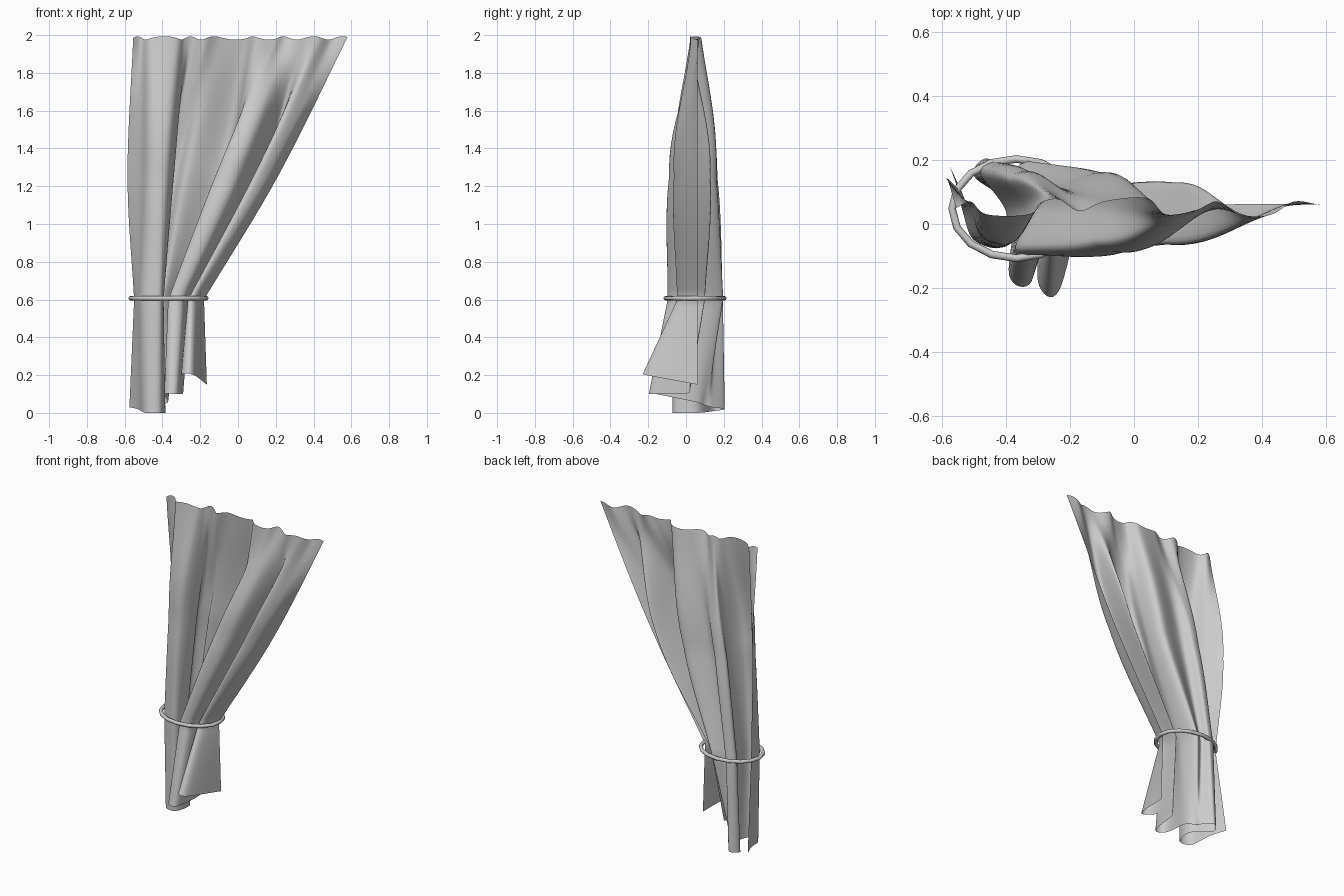
import bpy, bmesh
from math import sin, cos, pi
from mathutils import Vector

cube = bpy.data.objects.get("Cube")
if cube:
    bpy.data.objects.remove(cube)


def make_material(name, colour):
    mat = bpy.data.materials.new(name)
    mat.use_nodes = True
    mat.diffuse_color = colour
    mat.node_tree.nodes["Principled BSDF"].inputs["Base Color"].default_value = colour
    return mat


def make_object(name, bm, mat):
    mesh = bpy.data.meshes.new(name)
    bm.to_mesh(mesh)
    bm.free()
    mesh.materials.append(mat)
    obj = bpy.data.objects.new(name, mesh)
    bpy.context.collection.objects.link(obj)
    for poly in mesh.polygons:
        poly.use_smooth = True
    return obj


def spline(points, t):
    """Smooth curve through the points, t measured in spans."""
    last = len(points) - 1
    i = min(int(t), last - 1)
    f = t - i
    b, c = points[i], points[i + 1]
    a = points[i - 1] if i > 0 else b * 2 - c
    d = points[i + 2] if i + 2 <= last else c * 2 - b
    return b + (c - a) * (f / 2) + (a * 2 - b * 5 + c * 4 - d) * (f * f / 2) \
        + (b * 3 - a - c * 3 + d) * (f ** 3 / 2)


def grid_faces(bm, rows, closed=False):
    count = len(rows)
    width = len(rows[0])
    for i in range(count if closed else count - 1):
        lower, upper = rows[i], rows[(i + 1) % count]
        for j in range(width if closed else width - 1):
            k = (j + 1) % width
            bm.faces.new((lower[j], lower[k], upper[k], upper[j]))


# Fold paths across the cloth, from the straight edge to the gathered edge
header = [(-.555, .05), (-.51, .07), (-.46, .03), (-.33, .03), (-.28, .07),
          (-.23, .075), (-.17, .04), (-.09, .07), (.04, .08), (.1, .03),
          (.2, .045), (.26, .07), (.34, .025), (.43, .03), (.5, .07), (.58, .06)]
middle = [(-.585, .14), (-.52, .05), (-.47, -.045), (-.38, -.055), (-.34, .05),
          (-.39, .14), (-.33, .165), (-.27, .115), (-.1, .16), (-.07, .05),
          (-.12, -.06), (0, -.075), (.12, .13), (.08, -.05), (.16, -.04), (.21, .06)]
gather = [(-.55, .11), (-.535, .04), (-.5, -.05), (-.41, -.07), (-.4, .04),
          (-.48, .16), (-.43, .195), (-.4, .15), (-.33, .195), (-.31, .06),
          (-.37, -.075), (-.29, -.08), (-.25, .1), (-.265, -.03), (-.23, -.035),
          (-.18, .06)]
hem = [(-.575, .18), (-.53, .08), (-.49, -.05), (-.41, -.06), (-.39, .06),
       (-.5, .15), (-.46, .205), (-.41, .14), (-.4, .1), (-.37, .04),
       (-.39, -.16), (-.32, -.18), (-.29, .02), (-.3, -.18), (-.235, -.21),
       (-.165, .06)]
hem_height = [.03, .02, 0, 0, 0, .01, .02, .03, .04, .06, .1, .1, .11, .2, .2, .15]


def section(path, heights):
    return [Vector((x, y, z)) for (x, y), z in zip(path, heights)]


folds = len(header)
skirt = [section(hem, hem_height), section(gather, [.6] * folds)]
drape = [skirt[1], section(middle, [1.25] * folds),
         section(header, [1.985] * folds)]

# Curtain: one open sheet, pinched at the tieback, lofted through the paths
cloth_mat = make_material("pale grey cloth", (.6, .6, .6, 1))
bm = bmesh.new()
across, up = (folds - 1) * 8, 36
rows = []
for r in range(up + 1):
    v = 3 * r / up
    part, span = (skirt, v) if v < 1 else (drape, v - 1)
    rise = max(0, v - 2)
    row = []
    for c in range(across + 1):
        u = c / 8
        p = spline([spline(s, u) for s in part], span)
        # Folds fill out below the header, whose top edge ripples
        p.y = .05 + (p.y - .05) * (1 + .22 * sin(pi * rise))
        p.z += .009 * rise ** 4 * sin(u * 3.1)
        p.z = max(p.z, 0)
        row.append(bm.verts.new(p))
    rows.append(row)
grid_faces(bm, rows)
make_object("curtain", bm, cloth_mat)

# Tieback: thin oval hoop round the gathered cloth
bm = bmesh.new()
rows = []
for i in range(16):
    a = 2 * pi * i / 16
    row = []
    for j in range(8):
        b = 2 * pi * j / 8
        reach = .012 * cos(b)
        row.append(bm.verts.new((-.368 + (.2 + reach) * cos(a),
                                 .048 + (.155 + reach) * sin(a),
                                 .607 + .012 * sin(b))))
    rows.append(row)
grid_faces(bm, rows, closed=True)
make_object("tieback", bm, cloth_mat)
